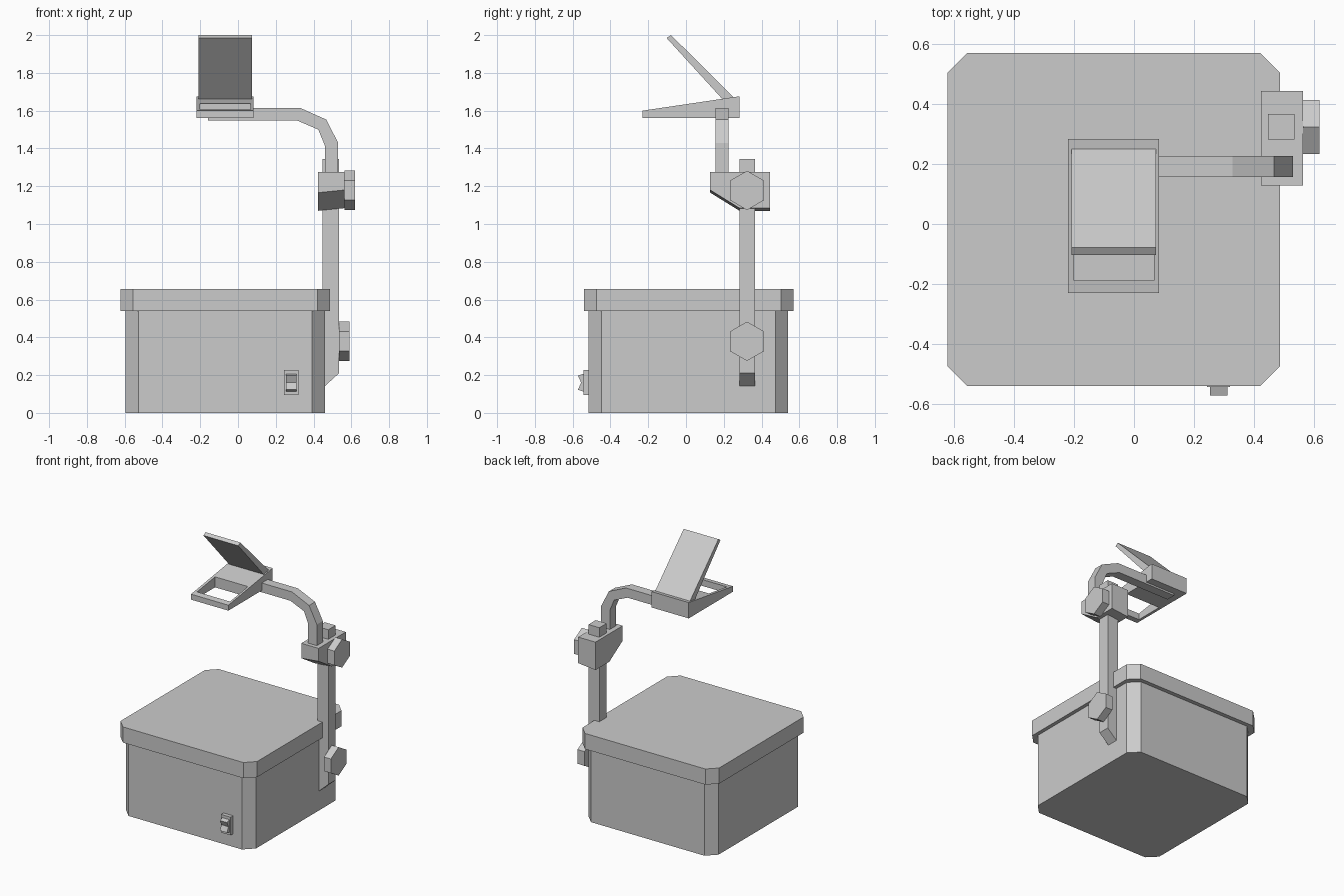
import bpy, bmesh, math

if "Cube" in bpy.data.objects:
    bpy.data.objects.remove(bpy.data.objects["Cube"])


def prism(name, profile, axis, lo, hi):
    """Extrude a closed 2D profile along an axis, from lo to hi."""
    place = {'x': lambda u, v, w: (w, u, v),
             'y': lambda u, v, w: (u, w, v),
             'z': lambda u, v, w: (u, v, w)}[axis]
    bm = bmesh.new()
    a = [bm.verts.new(place(u, v, lo)) for u, v in profile]
    b = [bm.verts.new(place(u, v, hi)) for u, v in profile]
    bm.faces.new(a)
    bm.faces.new(b[::-1])
    n = len(profile)
    for i in range(n):
        j = (i + 1) % n
        bm.faces.new((a[i], b[i], b[j], a[j]))
    bmesh.ops.recalc_face_normals(bm, faces=bm.faces)
    mesh = bpy.data.meshes.new(name)
    bm.to_mesh(mesh)
    bm.free()
    ob = bpy.data.objects.new(name, mesh)
    bpy.context.collection.objects.link(ob)
    return ob


def rect(u0, u1, v0, v1, c=0.0):
    """Rectangle profile, with corners cut by c."""
    if not c:
        return [(u0, v0), (u1, v0), (u1, v1), (u0, v1)]
    return [(u0 + c, v0), (u1 - c, v0), (u1, v0 + c), (u1, v1 - c),
            (u1 - c, v1), (u0 + c, v1), (u0, v1 - c), (u0, v0 + c)]


def hexagon(cu, cv, r):
    return [(cu + r * math.sin(k * math.pi / 3), cv + r * math.cos(k * math.pi / 3))
            for k in range(6)]


# Light box and stage
prism("body", rect(-0.595, 0.46, -0.515, 0.54, 0.067), 'z', 0, 0.54)
prism("stage_lid", rect(-0.622, 0.487, -0.54, 0.57, 0.066), 'z', 0.54, 0.655)

# Rocker switch on the front
prism("switch_plate", rect(0.243, 0.32, 0.095, 0.228), 'y', -0.543, -0.51)
prism("switch_rocker", [(-0.535, 0.21), (-0.572, 0.197), (-0.555, 0.16),
                        (-0.572, 0.123), (-0.535, 0.11)], 'x', 0.253, 0.311)

# Upright post with a slanted foot
prism("post", [(0.447, 0.13), (0.535, 0.21), (0.535, 1.345), (0.447, 1.345)],
      'y', 0.282, 0.366)

# Sliding clamp, its underside tilting gently across x
clamp = prism("clamp", [(0.128, 1.275), (0.128, 1.173), (0.283, 1.077),
                        (0.444, 1.077), (0.444, 1.275)], 'x', 0.424, 0.564)
for v in clamp.data.vertices:
    if v.co.z < 1.25:
        v.co.z += 0.1 * (v.co.x - 0.494)

# Hexagonal knobs
for name, z, x in (("lower_knob", 0.379, 0.535), ("upper_knob", 1.178, 0.563)):
    prism(name, hexagon(0.323, z, 0.104), 'x', x, x + 0.056)

# Bent arm
prism("arm", [(-0.16, 1.615), (0.328, 1.615), (0.467, 1.553), (0.53, 1.43),
              (0.53, 1.23), (0.46, 1.23), (0.46, 1.415), (0.425, 1.5),
              (0.315, 1.547), (-0.16, 1.547)], 'y', 0.157, 0.226)

# Wedge-shaped lens frame with a window in its front half
frame = prism("lens_frame", [(-0.23, 1.56), (0.283, 1.56), (0.283, 1.676), (-0.23, 1.6)],
              'x', -0.22, 0.083)
cutter = prism("window_cutter", rect(-0.2, 0.067, -0.188, 0.02), 'z', 1.5, 1.75)
cutter.hide_render = True
mod = frame.modifiers.new("window", 'BOOLEAN')
mod.operation = 'DIFFERENCE'
mod.solver = 'EXACT'
mod.object = cutter
bpy.context.view_layer.objects.active = frame
bpy.ops.object.modifier_apply(modifier=mod.name)
bpy.data.objects.remove(cutter, do_unlink=True)

# Tilted mirror
prism("mirror", [(-0.103, 1.985), (-0.079, 2.0), (0.252, 1.67), (0.193, 1.661)],
      'x', -0.208, 0.074)
